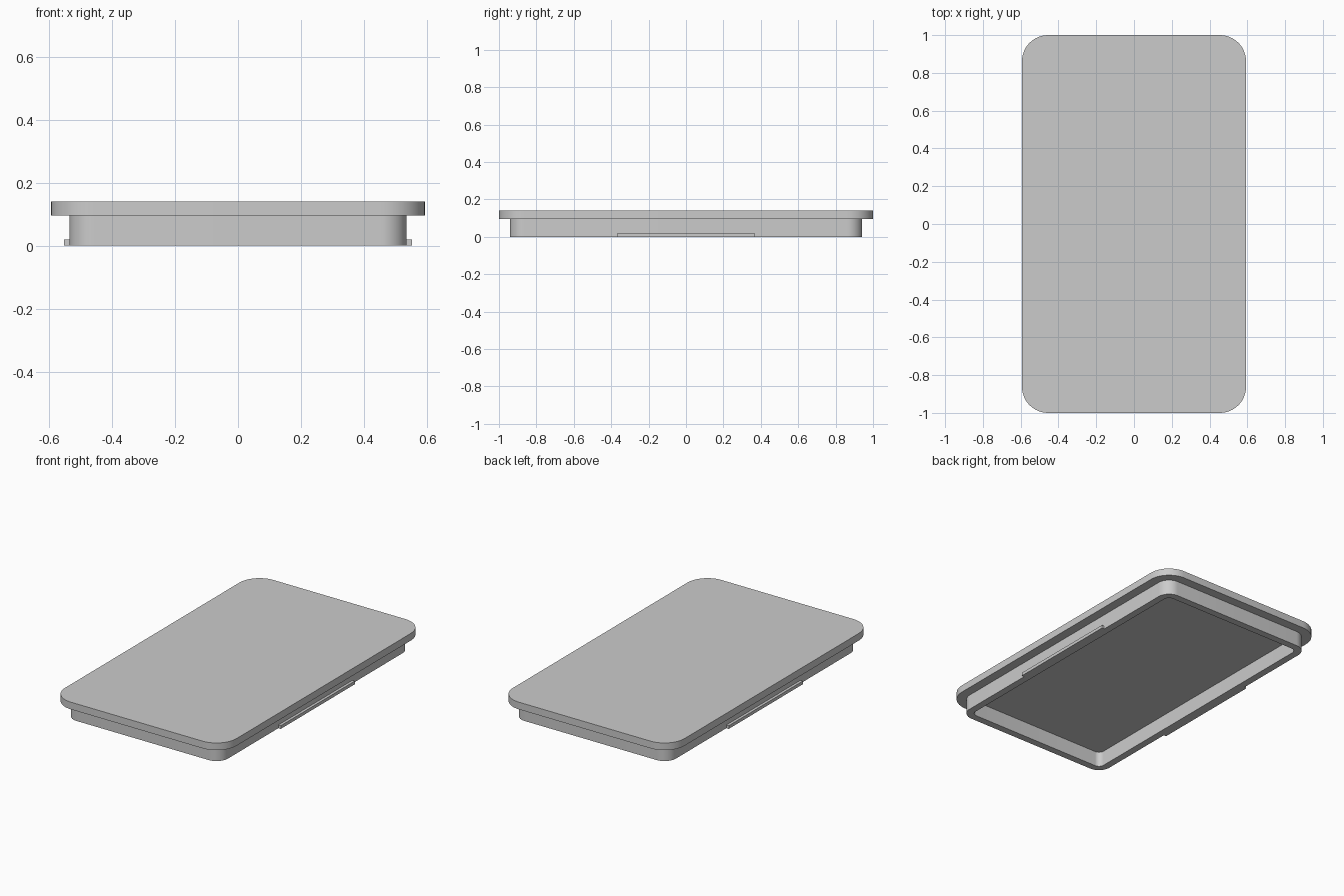
import bpy
import bmesh
from math import cos, sin, pi, radians

cube = bpy.data.objects.get("Cube")
if cube:
    bpy.data.objects.remove(cube, do_unlink=True)

# Single grey plastic
GREY = (0.6, 0.6, 0.6, 1.0)
plastic = bpy.data.materials.new("grey plastic")
plastic.use_nodes = True
plastic.diffuse_color = GREY
plastic.node_tree.nodes["Principled BSDF"].inputs["Base Color"].default_value = GREY

# Main sizes
HALF_X, HALF_Y, RADIUS = 0.593, 1.0, 0.138
TOP, UNDERSIDE = 0.14, 0.095
OVERHANG, WALL = 0.058, 0.045
STEPS = 12


def rounded_loop(bm, inset, z):
    """Rounded rectangle set in from the lid outline, with concentric corners."""
    r = RADIUS - inset
    cx, cy = HALF_X - RADIUS, HALF_Y - RADIUS
    verts = []
    for quarter, (sx, sy) in enumerate([(1, 1), (-1, 1), (-1, -1), (1, -1)]):
        for i in range(STEPS + 1):
            a = (quarter + i / STEPS) * pi / 2
            verts.append(bm.verts.new((sx * cx + r * cos(a), sy * cy + r * sin(a), z)))
    return verts


def bridge(bm, a, b):
    for i in range(len(a)):
        j = (i + 1) % len(a)
        bm.faces.new((a[i], a[j], b[j], b[i]))


def finish(bm, name):
    bmesh.ops.recalc_face_normals(bm, faces=bm.faces)
    mesh = bpy.data.meshes.new(name)
    bm.to_mesh(mesh)
    bm.free()
    mesh.materials.append(plastic)
    obj = bpy.data.objects.new(name, mesh)
    bpy.context.collection.objects.link(obj)
    bpy.ops.object.select_all(action="DESELECT")
    obj.select_set(True)
    bpy.context.view_layer.objects.active = obj
    bpy.ops.object.shade_smooth_by_angle(angle=radians(30))
    return obj


# Lid plate: flat slab with rounded corners
bm = bmesh.new()
low, high = rounded_loop(bm, 0, UNDERSIDE), rounded_loop(bm, 0, TOP)
bridge(bm, low, high)
bm.faces.new(low)
bm.faces.new(high)
finish(bm, "lid_plate")

# Skirt: hollow rim hanging below the plate
bm = bmesh.new()
loops = [rounded_loop(bm, inset, z) for inset, z in (
    (OVERHANG, UNDERSIDE), (OVERHANG, 0),
    (OVERHANG + WALL, 0), (OVERHANG + WALL, UNDERSIDE))]
for i in range(len(loops)):
    bridge(bm, loops[i], loops[(i + 1) % len(loops)])
finish(bm, "skirt")

# Snap ridges: one thin bar along each long side of the skirt
SKIRT_X, RIDGE_X, RIDGE_HALF, RIDGE_TOP = HALF_X - OVERHANG, 0.552, 0.366, 0.02
for side, name in ((1, "left_snap_ridge"), (-1, "right_snap_ridge")):
    bm = bmesh.new()
    bmesh.ops.create_cube(bm, size=1)
    inner = SKIRT_X - 0.005
    bmesh.ops.scale(bm, verts=bm.verts, vec=(RIDGE_X - inner, 2 * RIDGE_HALF, RIDGE_TOP))
    bmesh.ops.translate(bm, verts=bm.verts,
                        vec=(side * (RIDGE_X + inner) / 2, 0, RIDGE_TOP / 2))
    finish(bm, name)
